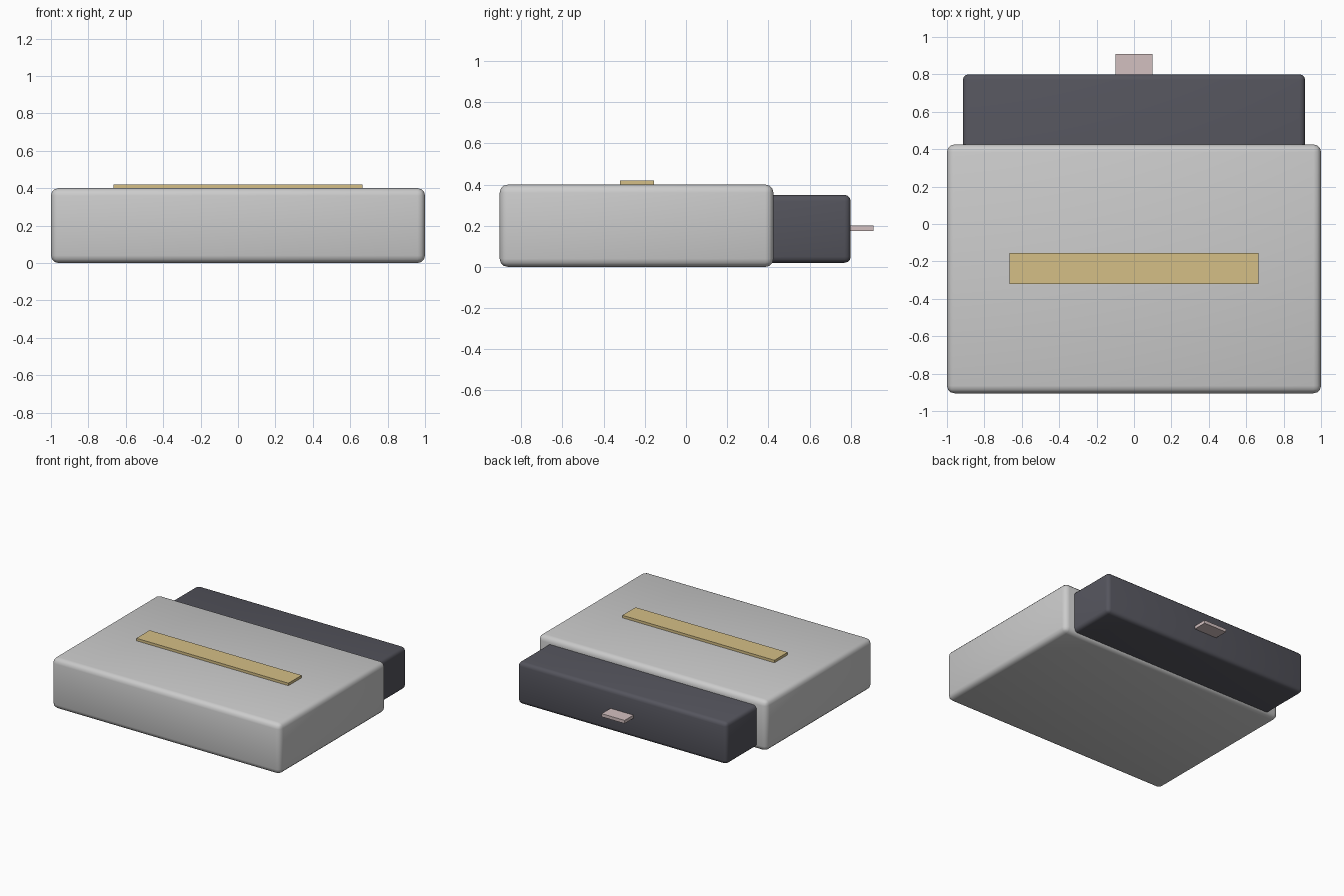
import bpy

if "Cube" in bpy.data.objects:
    bpy.data.objects.remove(bpy.data.objects["Cube"])


def box(name, x, y, z, bevel=0.0, color=None):
    """Axis-aligned box from (min, max) ranges, optionally with rounded edges."""
    lo, hi = zip(x, y, z)
    bpy.ops.mesh.primitive_cube_add(size=1, location=[(a + b) / 2 for a, b in zip(lo, hi)])
    ob = bpy.context.object
    ob.name = name
    ob.scale = [b - a for a, b in zip(lo, hi)]
    bpy.ops.object.transform_apply(location=False, rotation=False, scale=True)
    if bevel:
        mod = ob.modifiers.new("round_edges", 'BEVEL')
        mod.width = bevel
        mod.segments = 3
        bpy.ops.object.modifier_apply(modifier=mod.name)
        bpy.ops.object.shade_smooth_by_angle()
    if color:
        mat = bpy.data.materials.new(name + "_material")
        mat.diffuse_color = (*color, 1)
        mat.use_nodes = True
        mat.node_tree.nodes["Principled BSDF"].inputs["Base Color"].default_value = mat.diffuse_color
        ob.data.materials.append(mat)
    return ob


# Outer sleeve
box("sleeve", (-1, 1), (-0.905, 0.425), (0, 0.4), 0.04)

# Drawer sliding out of the back
box("drawer", (-0.915, 0.915), (-0.5, 0.8), (0.02, 0.35), 0.03, (0.09, 0.09, 0.11))

# Raised label strip on top of the sleeve
box("label_strip", (-0.665, 0.665), (-0.32, -0.155), (0.395, 0.42), color=(0.66, 0.52, 0.24))

# Pull tab on the drawer
box("pull_tab", (-0.1, 0.1), (0.77, 0.91), (0.175, 0.2), color=(0.65, 0.53, 0.53))
